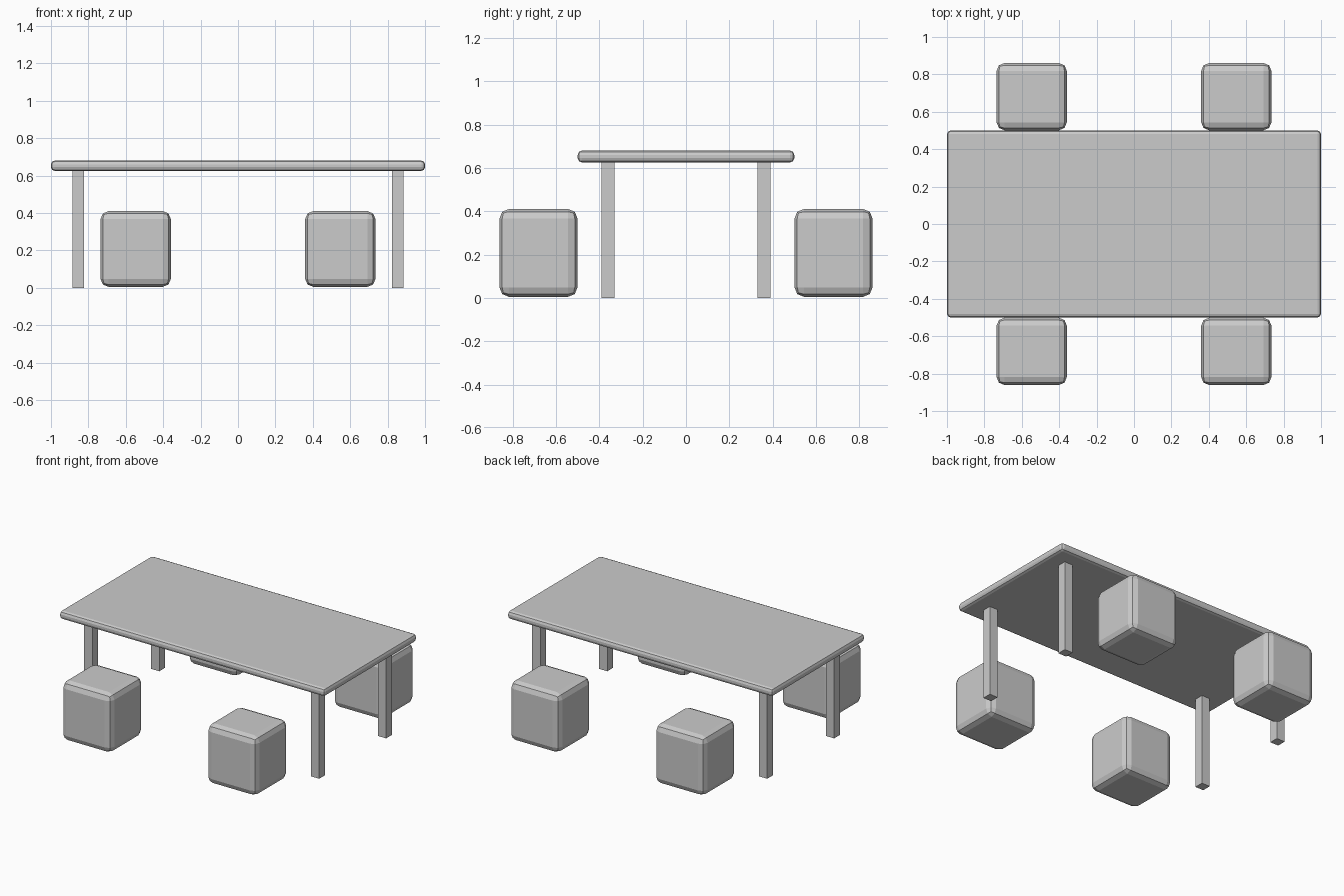
import bpy
from mathutils import Vector

cube = bpy.data.objects.get("Cube")
if cube:
    bpy.data.objects.remove(cube, do_unlink=True)

# Single plain grey
grey = bpy.data.materials.new("plain grey")
grey.use_nodes = True
colour = (0.6, 0.6, 0.6, 1)
grey.diffuse_color = colour
grey.node_tree.nodes["Principled BSDF"].inputs["Base Color"].default_value = colour


def block(name, low, high, bevel=0, segments=2):
    """Box between two corners, optionally with rounded edges."""
    low, high = Vector(low), Vector(high)
    bpy.ops.mesh.primitive_cube_add(size=1, location=(low + high) / 2)
    ob = bpy.context.object
    ob.name = name
    ob.scale = high - low
    bpy.ops.object.transform_apply(location=False, rotation=False, scale=True)
    ob.data.materials.append(grey)
    if bevel:
        mod = ob.modifiers.new("rounded edges", "BEVEL")
        mod.width = bevel
        mod.segments = segments
    return ob


# Table top
block("table_top", (-1, -0.5, 0.625), (1, 0.5, 0.68), 0.02)

# Legs and stools, one of each per corner
for depth, sy in (("front", -1), ("back", 1)):
    for side, sx in (("left", 1), ("right", -1)):
        cx, cy = sx * 0.855, sy * 0.36
        block(f"{depth}_{side}_leg", (cx - 0.031, cy - 0.031, 0),
              (cx + 0.031, cy + 0.031, 0.63))
        cx, cy = sx * 0.547, sy * 0.681
        block(f"{depth}_{side}_stool", (cx - 0.188, cy - 0.18, 0.005),
              (cx + 0.188, cy + 0.18, 0.41), 0.043)
